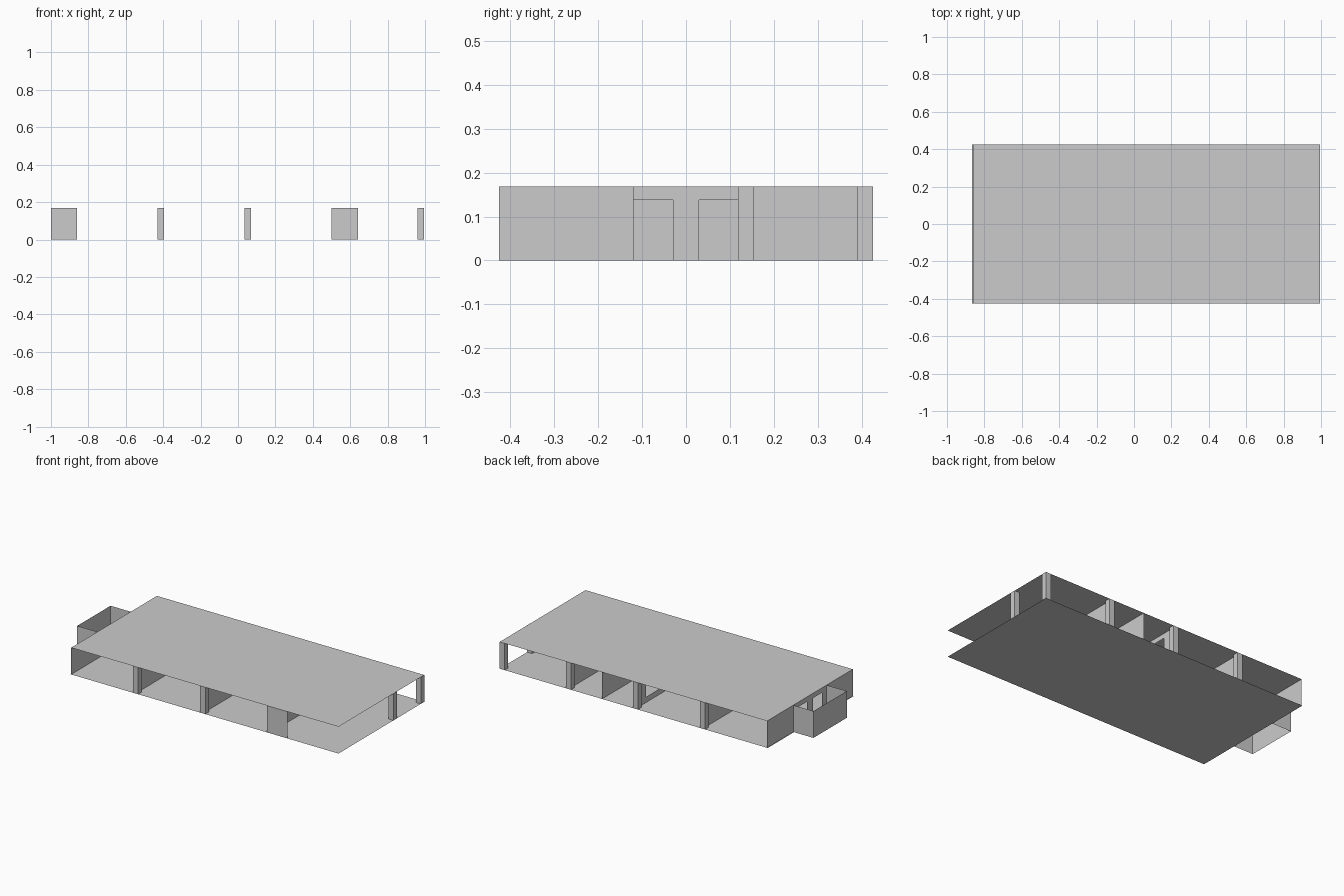
import bpy, bmesh

if "Cube" in bpy.data.objects:
    bpy.data.objects.remove(bpy.data.objects["Cube"])

H = 0.168          # storey height
W = 0.425          # half depth of the building
X0, X1 = -0.86, 0.995


def mesh_object(name, bm):
    mesh = bpy.data.meshes.new(name)
    bm.to_mesh(mesh)
    bm.free()
    obj = bpy.data.objects.new(name, mesh)
    bpy.context.collection.objects.link(obj)
    return obj


def sheets(name, quads):
    """Single-sided flat panels, each a list of four corners."""
    bm = bmesh.new()
    for quad in quads:
        bm.faces.new([bm.verts.new(p) for p in quad])
    bmesh.ops.remove_doubles(bm, verts=bm.verts, dist=1e-5)
    return mesh_object(name, bm)


def slab(x0, x1, z):
    return [(x0, -W, z), (x1, -W, z), (x1, W, z), (x0, W, z)]


def cross(x, y0, y1, z0=0, z1=H):
    return [(x, y0, z0), (x, y1, z0), (x, y1, z1), (x, y0, z1)]


def along(y, x0, x1):
    return [(x0, y, 0), (x1, y, 0), (x1, y, H), (x0, y, H)]


def column(name, x, y, s=0.035):
    """Square open-ended post, centred on x and y."""
    a, b, c, d = x - s / 2, x + s / 2, y - s / 2, y + s / 2
    return sheets(name, [along(c, a, b), cross(b, c, d),
                         along(d, a, b)[::-1], cross(a, c, d)[::-1]])


# Floor and roof plates
sheets("floor", [slab(X0 - 0.005, X1, 0)])
sheets("roof", [slab(X0, X1, H)])

# End wall with two doorways
door_in, door_out, door_top = 0.03, 0.12, 0.138
end = [cross(X0, -door_in, door_in)]
for s in (-1, 1):
    end.append(cross(X0, s * door_out, s * W))
    end.append(cross(X0, s * door_in, s * door_out, door_top, H))
sheets("end_wall", end)

# Annex: three walls, open above and below
sheets("annex_walls", [along(-0.165, -1, X0), cross(-1, -0.165, 0.165),
                       along(0.165, -1, X0)])

# Columns on a regular grid
bays = [-0.413, 0.053, 0.517, 0.978]
edge = W - 0.0175
for i, x in enumerate(bays):
    column(f"back_column_{i}", x, edge)
for i, x in enumerate(bays[:2]):
    column(f"front_column_{i}", x, -edge)
column("side_column", bays[3], 0.136)

# Cross walls either side of the central corridor
for i, x in enumerate(bays[:3]):
    sheets(f"front_partition_{i}", [cross(x, -W, -0.12)])
for name, x in (("a", bays[0]), ("b", 0.285), ("c", bays[2])):
    sheets(f"back_partition_{name}", [cross(x, 0.12, W)])

# Partition with a window opening
x = bays[1]
sheets("window_partition", [cross(x, 0.12, 0.2), cross(x, 0.322, W),
                            cross(x, 0.2, 0.322, 0, 0.035),
                            cross(x, 0.2, 0.322, 0.138, H)])

# Short solid panel on the front
sheets("front_panel", [along(-W, 0.5, 0.642)])
